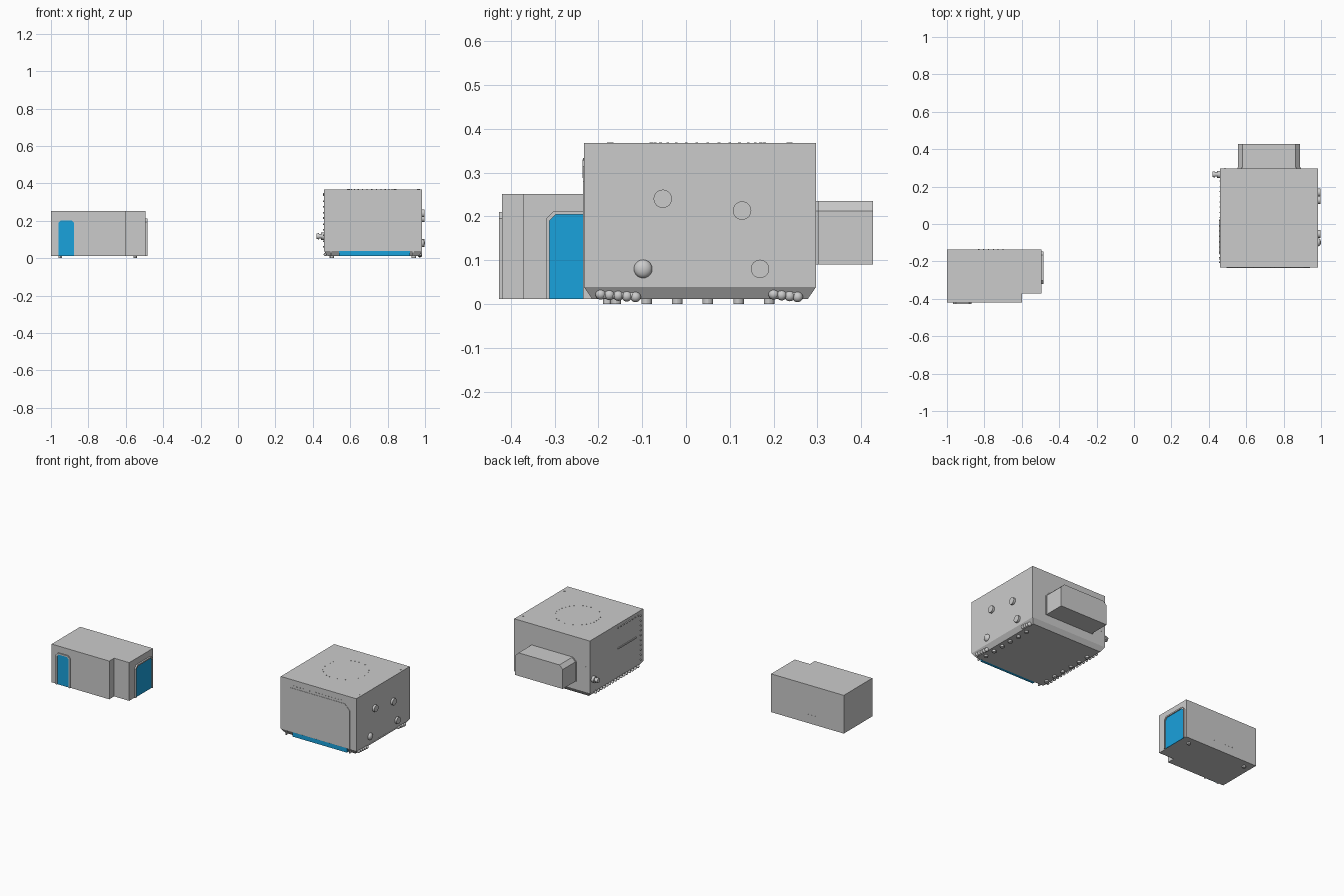
import bpy, bmesh, math
from mathutils import Matrix, Vector

if "Cube" in bpy.data.objects:
    bpy.data.objects.remove(bpy.data.objects["Cube"])

blue = bpy.data.materials.new("blue_panel")
blue.diffuse_color = (0.01, 0.36, 0.72, 1)
blue.use_nodes = True
blue.node_tree.nodes["Principled BSDF"].inputs["Base Color"].default_value = blue.diffuse_color


def finish(name, bm, mat=None, smooth=False):
    bmesh.ops.recalc_face_normals(bm, faces=bm.faces)
    me = bpy.data.meshes.new(name)
    bm.to_mesh(me)
    bm.free()
    ob = bpy.data.objects.new(name, me)
    bpy.context.collection.objects.link(ob)
    if mat:
        me.materials.append(mat)
    if smooth:
        bpy.ops.object.select_all(action='DESELECT')
        ob.select_set(True)
        bpy.context.view_layer.objects.active = ob
        bpy.ops.object.shade_smooth_by_angle()
    return ob


def loft(name, rings, mat=None, closed=False):
    """Skin equal-length point rings; cap the ends unless closed."""
    bm = bmesh.new()
    vs = [[bm.verts.new(p) for p in r] for r in rings]
    n = len(vs[0])
    pairs = list(zip(vs, vs[1:])) + ([(vs[-1], vs[0])] if closed else [])
    for a, b in pairs:
        for i in range(n):
            j = (i + 1) % n
            bm.faces.new((a[i], a[j], b[j], b[i]))
    if not closed:
        bm.faces.new(vs[0])
        bm.faces.new(vs[-1])
    return finish(name, bm, mat)


def box(name, x0, x1, y0, y1, z0, z1, mat=None):
    ring = lambda z: [(x0, y0, z), (x1, y0, z), (x1, y1, z), (x0, y1, z)]
    return loft(name, [ring(z0), ring(z1)], mat)


def arch(u0, u1, z0, z1, c):
    """Door outline with clipped upper corners, open at the floor."""
    return [(u0, z0), (u0, z1 - c), (u0 + c, z1), (u1 - c, z1), (u1, z1 - c), (u1, z0)]


def on_x(x):
    return lambda u, z: (x, u, z)


def on_y(y):
    return lambda u, z: (u, y, z)


def door(name, plane, near, far, outer, t, panel=None):
    """Raised frame of width t round a door, with an optional coloured leaf."""
    u0, u1, z0, z1, c = outer
    inner = arch(u0 + t, u1 - t, z0, z1 - t, c * 0.8)
    out = arch(u0, u1, z0, z1, c)
    outline = out + inner[::-1]
    loft(name + "_frame", [[plane(near)(*p) for p in outline], [plane(far)(*p) for p in outline]])
    if panel is not None:
        loft(name + "_leaf", [[plane(near)(*p) for p in inner], [plane(panel)(*p) for p in inner]], blue)


def studs(name, points, axis, r, depth, segs=10, tip=1.0):
    """A set of short round fittings sharing one direction."""
    bm = bmesh.new()
    rot = Vector(axis).to_track_quat('Z', 'Y').to_matrix().to_4x4()
    for p in points:
        bmesh.ops.create_cone(bm, cap_ends=True, segments=segs, radius1=r, radius2=r * tip,
                              depth=depth, matrix=Matrix.Translation(p) @ rot)
    return finish(name, bm, smooth=True)


def line(a, b, n):
    return [Vector(a).lerp(Vector(b), i / (n - 1)) for i in range(n)]


def balls(name, points, r):
    bm = bmesh.new()
    for p in points:
        bmesh.ops.create_uvsphere(bm, u_segments=16, v_segments=10, radius=r,
                                  matrix=Matrix.Translation(p))
    return finish(name, bm, smooth=True)


# Small block with a stepped corner
foot = [(-1, -0.42), (-0.6, -0.42), (-0.6, -0.372), (-0.495, -0.372), (-0.495, -0.137), (-1, -0.137)]
loft("small_block", [[(x, y, z) for x, y in foot] for z in (0.011, 0.251)])
door("small_front_door", on_y, -0.418, -0.427, (-0.968, -0.868, 0.011, 0.21, 0.015), 0.009, -0.422)
door("small_side_door", on_x, -0.497, -0.485, (-0.32, -0.148, 0.011, 0.212, 0.018), 0.008, -0.491)
studs("small_back_studs", line((-0.7, -0.137, 0.065), (-0.83, -0.137, 0.065), 6), (0, 1, 0), 0.003, 0.004)

# Large block with tapered base
def rect(i, z):
    return [(0.46 + i, -0.233 + i, z), (0.985 - i, -0.233 + i, z),
            (0.985 - i, 0.297 - i, z), (0.46 + i, 0.297 - i, z)]


loft("large_block", [rect(0.019, 0.011), rect(0, 0.039), rect(0, 0.367)])

# Large front door outline and the leaf showing under it
door("large_front_door", on_y, -0.21, -0.235, (0.495, 0.94, 0.011, 0.315, 0.035), 0.006)
box("large_front_leaf", 0.54, 0.92, -0.2325, -0.205, 0.011, 0.038, blue)
studs("front_studs", line((0.55, -0.233, 0.33), (0.88, -0.233, 0.33), 16), (0, 1, 0), 0.003, 0.005)
box("front_slot", 0.57, 0.574, -0.236, -0.23, 0.288, 0.33)

# Back annex with clipped upper edges and its collar
def annex(y, g):
    p = [(0.557, 0.09), (0.557, 0.212), (0.58, 0.235), (0.864, 0.235), (0.887, 0.212), (0.887, 0.09)]
    return [(0.722 + (x - 0.722) * (1 + g), y, z) for x, z in p]


loft("back_annex", [annex(0.29, 0), annex(0.427, 0)])
loft("annex_collar", [annex(0.29, 0.03), annex(0.302, 0.03)])
box("back_slot", 0.485, 0.49, 0.29, 0.3, 0.13, 0.2)

# Right side round ports, one domed
ports = [(-0.053, 0.24), (0.128, 0.213), (0.169, 0.08), (-0.098, 0.08)]
studs("right_ports", [(0.985, y, z) for y, z in ports[:3]], (1, 0, 0), 0.021, 0.026, 24)
dome = balls("right_dome", [(0, 0, 0)], 0.021)
dome.location = (0.985, -0.098, 0.08)
dome.scale.x = 0.7

# Fittings along the right base edge
for name, y0, y1, n in (("base_fitting_front", -0.195, -0.115, 5), ("base_fitting_back", 0.2, 0.255, 4)):
    balls(name, line((0.973, y0, 0.022), (0.973, y1, 0.016), n), 0.012)
    studs(name + "_pipe", [(0.973, (y0 + y1) / 2, 0.019)], (0, 1, 0), 0.008, y1 - y0, 14)

# Left side: stud arch, base row, slot and nozzle
side = line((0.46, -0.205, 0.06), (0.46, -0.205, 0.335), 10) + line((0.46, -0.18, 0.345), (0.46, 0.02, 0.345), 8)
studs("left_studs", side, (1, 0, 0), 0.004, 0.012)
balls("left_base_beads", line((0.467, -0.19, 0.02), (0.467, 0.23, 0.02), 16), 0.009)
box("left_slot", 0.455, 0.465, -0.16, 0.02, 0.211, 0.219)
studs("nozzle_collar", [(0.452, 0.265, 0.117)], (-1, 0, 0), 0.019, 0.018, 16)
studs("nozzle_tube", [(0.44, 0.265, 0.117)], (-1, 0, 0), 0.012, 0.026, 16)
studs("nozzle_cap", [(0.427, 0.265, 0.117)], (-1, 0, 0), 0.017, 0.012, 16, 0.85)

# Feet below both blocks
feet = [(x, y, 0.007) for x in (0.5, 0.94) for y in (-0.16, -0.09, -0.02, 0.05, 0.12, 0.19)]
studs("large_feet", feet, (0, 0, 1), 0.012, 0.014, 12)
studs("small_feet", [(-0.95, -0.18, 0.007), (-0.55, -0.18, 0.007)], (0, 0, 1), 0.01, 0.014, 12)

# Ring of flush roof studs and two roof pins
ring = [(0.715 + 0.13 * math.cos(a), 0.05 + 0.13 * math.sin(a), 0.367)
        for a in (math.tau * i / 32 for i in range(32))]
studs("roof_ring", ring, (0, 0, 1), 0.003, 0.003, 8)
studs("roof_pins", [(0.965, -0.173, 0.367), (0.965, 0.236, 0.367)], (0, 0, 1), 0.007, 0.004, 8)
